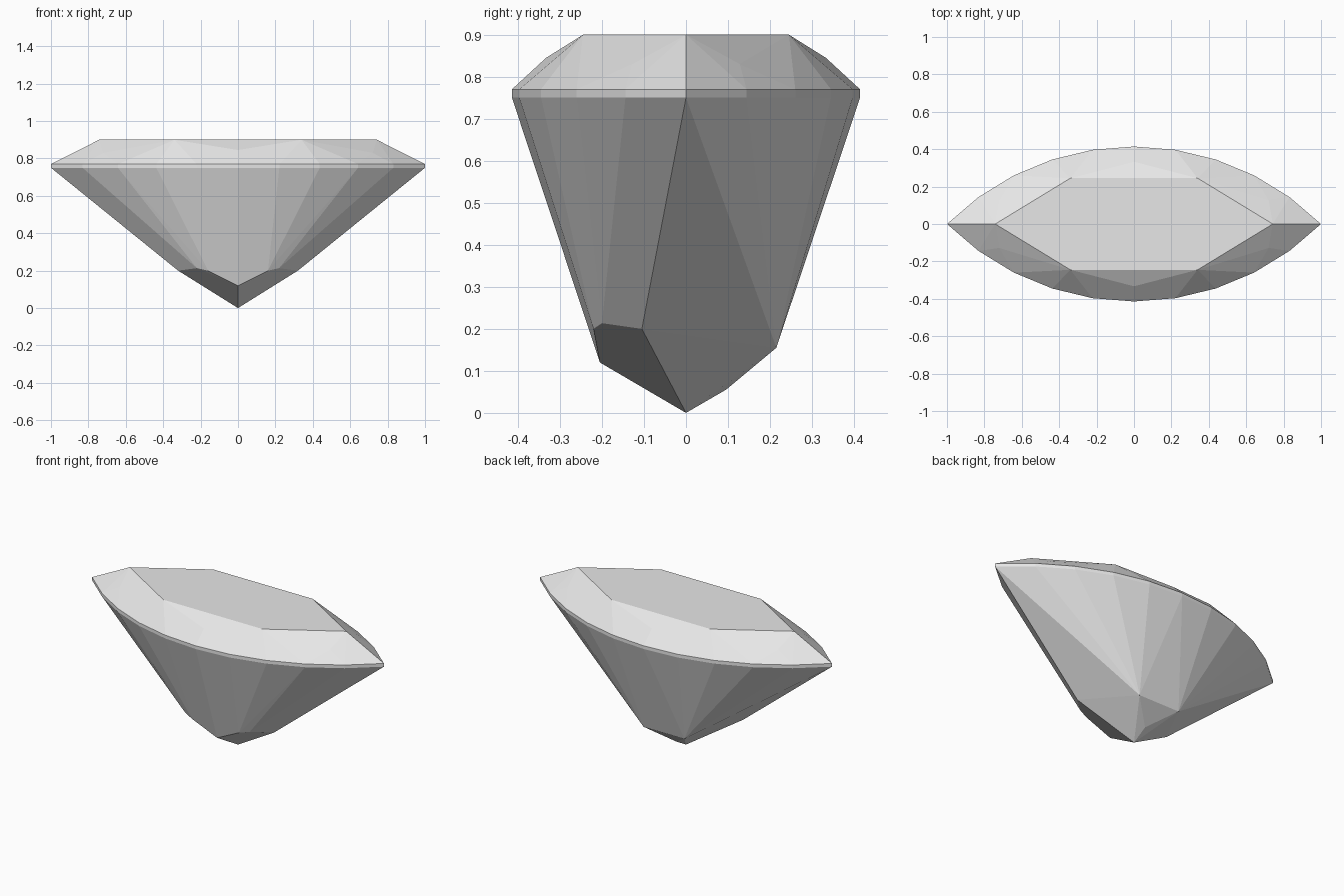
import bpy, bmesh
from math import sin, cos, sqrt, radians

cube = bpy.data.objects.get("Cube")
if cube:
    bpy.data.objects.remove(cube, do_unlink=True)

# Single pale grey stone colour
stone = bpy.data.materials.new("pale_grey_stone")
stone.use_nodes = True
colour = (0.8, 0.8, 0.8, 1.0)
stone.diffuse_color = colour
stone.node_tree.nodes["Principled BSDF"].inputs["Base Color"].default_value = colour

points = set()


def add(x, y, z, both_ends=False):
    """Corner mirrored left to right, and front to back if asked."""
    for sx in (1, -1):
        for sy in ((1, -1) if both_ends else (1,)):
            points.add((round(x * sx, 5) + 0.0, round(y * sy, 5) + 0.0, z))


# Girdle: two quarter-circle arcs meeting at the pointed ends
radius = sqrt(2)
for step in range(6):
    angle = radians(9 * step)
    for z in (0.75, 0.77):
        add(radius * sin(angle), radius * cos(angle) - 1, z, True)

# Crown: hexagonal table and the star points below its edges
add(0.742, 0, 0.9)
add(0.34, 0.245, 0.9, True)
add(0, 0.333, 0.845, True)
add(0.72, 0.128, 0.83, True)

# Pavilion: the front corners lie on a steep cut, the back is simpler
add(0, -0.205, 0.12)
add(0.16, -0.22, 0.2)
add(0.22, -0.2, 0.2135)
add(0.32, -0.105, 0.2)
add(0.14, 0.215, 0.155)
add(0, 0.095, 0.055)
add(0, 0, 0)

# Wrap the corners into facets and merge the flat ones
bm = bmesh.new()
for p in sorted(points):
    bm.verts.new(p)
hull = bmesh.ops.convex_hull(bm, input=bm.verts[:])
spare = {v for v in hull["geom_interior"] + hull["geom_unused"]
         if isinstance(v, bmesh.types.BMVert)}
bmesh.ops.delete(bm, geom=list(spare), context="VERTS")
bmesh.ops.dissolve_limit(bm, angle_limit=radians(0.8),
                         verts=bm.verts[:], edges=bm.edges[:])
bmesh.ops.recalc_face_normals(bm, faces=bm.faces[:])

mesh = bpy.data.meshes.new("cut_gemstone")
bm.to_mesh(mesh)
bm.free()
mesh.materials.append(stone)
gem = bpy.data.objects.new("cut_gemstone", mesh)
bpy.context.collection.objects.link(gem)
